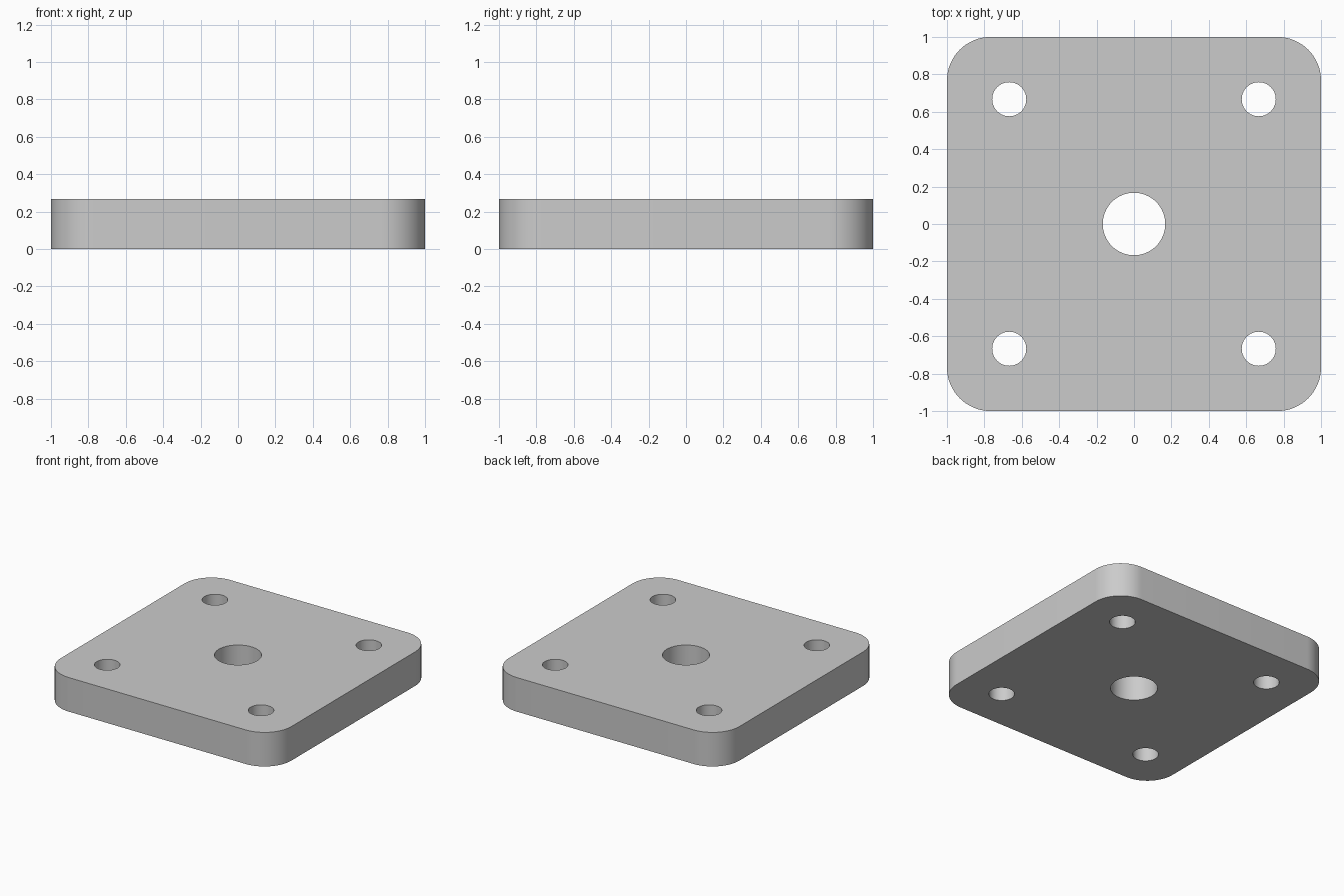
import bpy, bmesh
from math import sin, cos, pi, radians

if "Cube" in bpy.data.objects:
    bpy.data.objects.remove(bpy.data.objects["Cube"])

THICK = 0.267
CORNER_R = 0.233
HOLE_POS = 0.667


def arc(cx, cy, r, start, sweep, n):
    return [(cx + r * cos(start + sweep * i / n), cy + r * sin(start + sweep * i / n))
            for i in range(n + 1)]


def add_loop(curve, pts):
    s = curve.splines.new('POLY')
    s.points.add(len(pts) - 1)
    for p, (x, y) in zip(s.points, pts):
        p.co = (x, y, 0, 1)
    s.use_cyclic_u = True


curve = bpy.data.curves.new("mounting_plate", 'CURVE')
curve.dimensions = '2D'
curve.fill_mode = 'BOTH'
curve.extrude = THICK / 2

# Rounded square outline
c = 1 - CORNER_R
outline = []
for k, (sx, sy) in enumerate([(1, 1), (-1, 1), (-1, -1), (1, -1)]):
    outline += arc(sx * c, sy * c, CORNER_R, k * pi / 2, pi / 2, 16)
add_loop(curve, outline)

# Centre bore and four bolt holes
holes = [(0, 0, 0.167)] + [(x, y, 0.091) for x in (-HOLE_POS, HOLE_POS)
                           for y in (-HOLE_POS, HOLE_POS)]
for x, y, r in holes:
    add_loop(curve, arc(x, y, r, 0, 2 * pi, 64)[:-1])

plate = bpy.data.objects.new("mounting_plate", curve)
bpy.context.collection.objects.link(plate)
plate.location.z = THICK / 2
bpy.context.view_layer.objects.active = plate
plate.select_set(True)
bpy.ops.object.convert(target='MESH')
plate = bpy.context.object

# Weld the caps to the walls and tidy the flat faces
bm = bmesh.new()
bm.from_mesh(plate.data)
bmesh.ops.remove_doubles(bm, verts=bm.verts, dist=1e-4)
bmesh.ops.recalc_face_normals(bm, faces=bm.faces)
bm.to_mesh(plate.data)
bm.free()
bpy.ops.object.shade_smooth_by_angle(angle=radians(30))
